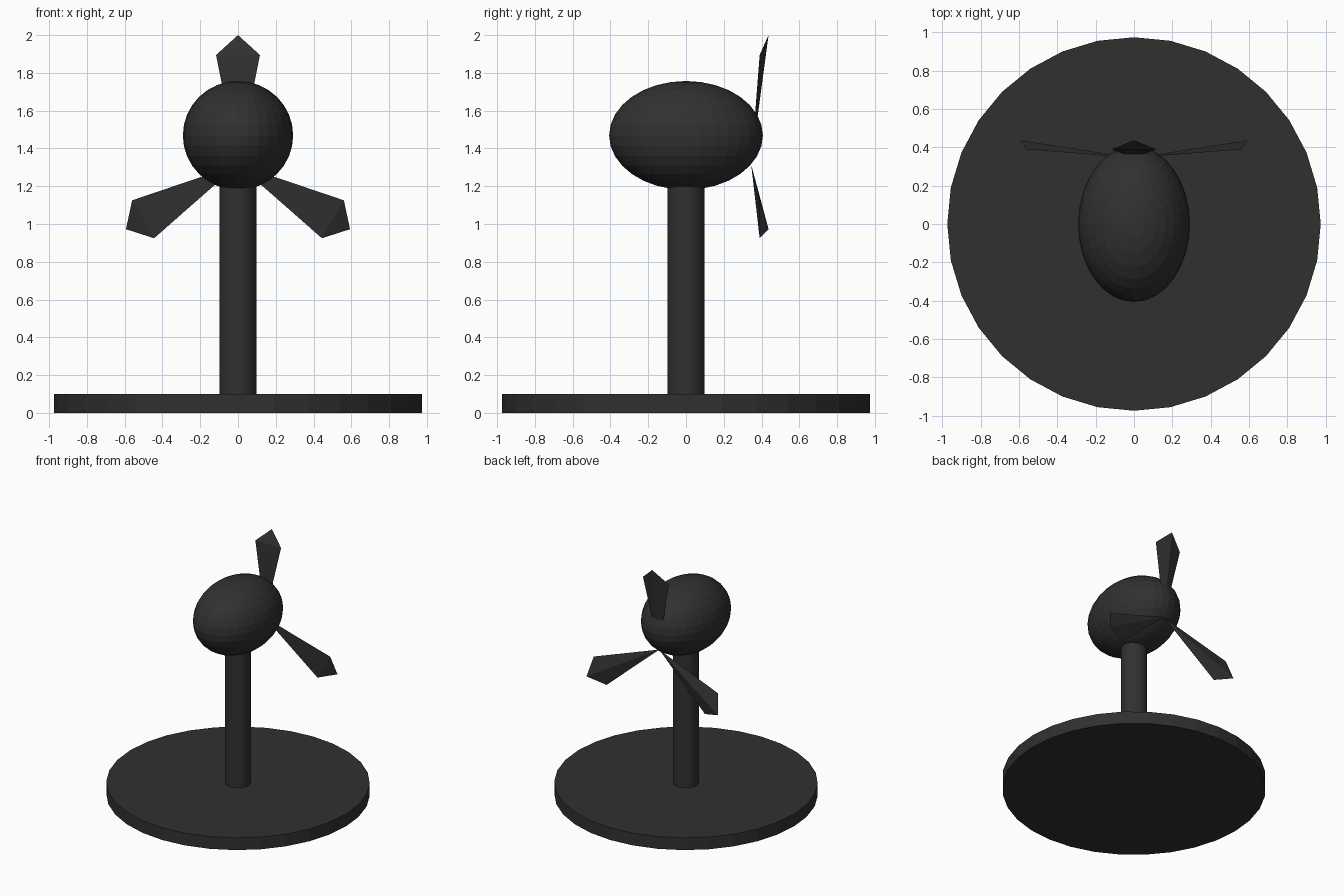
import bpy, bmesh
from math import radians
from mathutils import Matrix

if "Cube" in bpy.data.objects:
    bpy.data.objects.remove(bpy.data.objects["Cube"])

dark = bpy.data.materials.new("dark_grey")
dark.diffuse_color = (0.03, 0.03, 0.03, 1)
dark.use_nodes = True
dark.node_tree.nodes["Principled BSDF"].inputs["Base Color"].default_value = dark.diffuse_color


def finish(name):
    ob = bpy.context.object
    ob.name = ob.data.name = name
    ob.data.materials.append(dark)
    return ob


def cylinder(name, radius, z0, z1):
    bpy.ops.mesh.primitive_cylinder_add(vertices=32, radius=radius, depth=z1 - z0,
                                        location=(0, 0, (z0 + z1) / 2))
    return finish(name)


# Round base plate and post
cylinder("base", 0.975, 0, 0.1)
cylinder("post", 0.0975, 0.1, 1.3)

# Egg-shaped motor housing
bpy.ops.mesh.primitive_uv_sphere_add(segments=32, ring_count=16, radius=1, location=(0, 0, 1.469))
body = finish("housing")
body.scale = (0.292, 0.407, 0.288)


# Propeller blade: flattened three-sided cone, apex at the hub
def blade(name, angle):
    bm = bmesh.new()
    hub, left, right, tip = [bm.verts.new(p) for p in (
        (0, 0, 0), (-0.116, 0.045, 0.58), (0.116, 0.045, 0.58), (0, 0.092, 0.685))]
    for f in ((hub, right, left), (hub, left, tip), (hub, tip, right), (left, right, tip)):
        bm.faces.new(f)
    bmesh.ops.recalc_face_normals(bm, faces=bm.faces)
    bm.transform(Matrix.Rotation(angle, 4, 'Y'))
    me = bpy.data.meshes.new(name)
    bm.to_mesh(me)
    bm.free()
    me.materials.append(dark)
    ob = bpy.data.objects.new(name, me)
    ob.location = (0, 0.345, 1.315)
    bpy.context.collection.objects.link(ob)


for i in range(3):
    blade(f"propeller_blade_{i + 1}", radians(120 * i))
